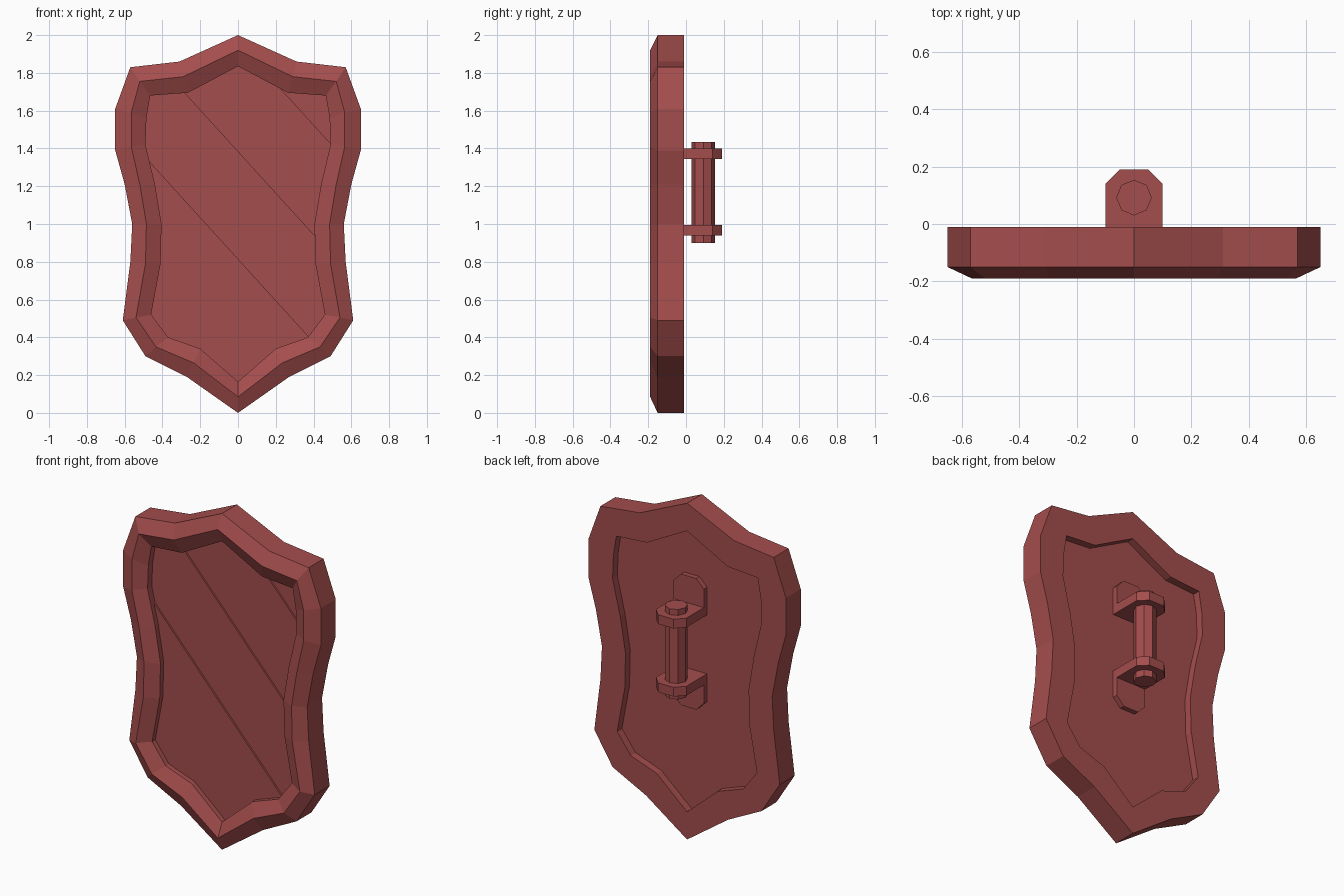
import bpy, bmesh, math
from mathutils import Vector

if "Cube" in bpy.data.objects:
    bpy.data.objects.remove(bpy.data.objects["Cube"])

red = bpy.data.materials.new("shield_red")
red.diffuse_color = (0.37, 0.075, 0.073, 1)
red.use_nodes = True
red.node_tree.nodes["Principled BSDF"].inputs["Base Color"].default_value = red.diffuse_color

# Right half outlines (x, z), from top point to bottom point
OUTER = [(0, 2), (.31, 1.86), (.57, 1.83), (.65, 1.61), (.65, 1.39), (.60, 1.21),
         (.56, 1.0), (.57, .80), (.61, .49), (.49, .30), (.27, .19), (0, 0)]
MIDDLE = [(0, 1.92), (.29, 1.78), (.52, 1.755), (.565, 1.59), (.565, 1.41), (.52, 1.21),
          (.485, 1.0), (.49, .79), (.54, .505), (.435, .35), (.235, .265), (0, .085)]
INNER = [(0, 1.835), (.265, 1.695), (.465, 1.68), (.485, 1.56), (.49, 1.42), (.44, 1.21),
         (.405, 1.0), (.41, .79), (.46, .52), (.37, .40), (.2, .34), (0, .165)]


def mirrored(half):
    return half + [(-x, z) for x, z in half[-2:0:-1]]


def finish(bm, name):
    bmesh.ops.recalc_face_normals(bm, faces=bm.faces[:])
    mesh = bpy.data.meshes.new(name)
    bm.to_mesh(mesh)
    bm.free()
    mesh.materials.append(red)
    obj = bpy.data.objects.new(name, mesh)
    bpy.context.collection.objects.link(obj)
    return obj


def extruded(name, points, offset):
    """Flat polygon pushed along an offset into a solid."""
    bm = bmesh.new()
    face = bm.faces.new([bm.verts.new(p) for p in points])
    ext = bmesh.ops.extrude_face_region(bm, geom=[face], use_keep_orig=True)
    verts = [g for g in ext["geom"] if isinstance(g, bmesh.types.BMVert)]
    bmesh.ops.translate(bm, verts=verts, vec=offset)
    return finish(bm, name)


# Raised bevelled rim
bm = bmesh.new()
rings = [[bm.verts.new((x, y, z)) for x, z in mirrored(half)]
         for half, y in ((OUTER, -.01), (OUTER, -.15), (MIDDLE, -.19), (INNER, -.15), (INNER, -.01))]
for a, b in zip(rings, rings[1:] + rings[:1]):
    for i in range(len(a)):
        j = (i + 1) % len(a)
        bm.faces.new((a[i], a[j], b[j], b[i]))
finish(bm, "rim")

# Diagonal planks, tucked a little into the rim and stepped at each seam
BACK = -.055
board = [Vector((x, BACK, z)).lerp(Vector((u, BACK, w)), .15)
         for (x, z), (u, w) in zip(mirrored(INNER), mirrored(MIDDLE))]
seam_normal = Vector((1.1, 0, 1)).normalized()
seams = [None, .815, 1.385, 1.965, None]
for k in range(4):
    bm = bmesh.new()
    bm.faces.new([bm.verts.new(p) for p in board])
    for height, side in ((seams[k], "clear_inner"), (seams[k + 1], "clear_outer")):
        if height is not None:
            bmesh.ops.bisect_plane(bm, geom=bm.verts[:] + bm.edges[:] + bm.faces[:],
                                   plane_co=(0, 0, height), plane_no=seam_normal, **{side: True})
    ext = bmesh.ops.extrude_face_region(bm, geom=bm.faces[:], use_keep_orig=True)
    bmesh.ops.translate(bm, verts=[g for g in ext["geom"] if isinstance(g, bmesh.types.BMVert)],
                        vec=(0, -.065 + .01 * k, 0))
    finish(bm, f"plank_{k + 1}")


# Handle brackets: a chamfered shelf plus a chamfered tab on the planks
def tab(start, end):
    s = 1 if end > start else -1
    return [(-.1, start), (-.1, end - .05 * s), (-.05, end), (.05, end), (.1, end - .05 * s), (.1, start)]


for name, shelf, tab_end in (("upper", (1.345, 1.40), 1.56), ("lower", (.995, .94), .78)):
    extruded(name + "_bracket_shelf", [(x, y, shelf[0]) for x, y in tab(BACK, .19)],
             (0, 0, shelf[1] - shelf[0]))
    extruded(name + "_bracket_tab", [(x, BACK, z) for x, z in tab(shelf[0], tab_end)], (0, .03, 0))

# Octagonal grip
ring = [(.062 * math.cos(math.pi / 4 * i), .092 + .062 * math.sin(math.pi / 4 * i), .90) for i in range(8)]
extruded("grip", ring, (0, 0, .535))
